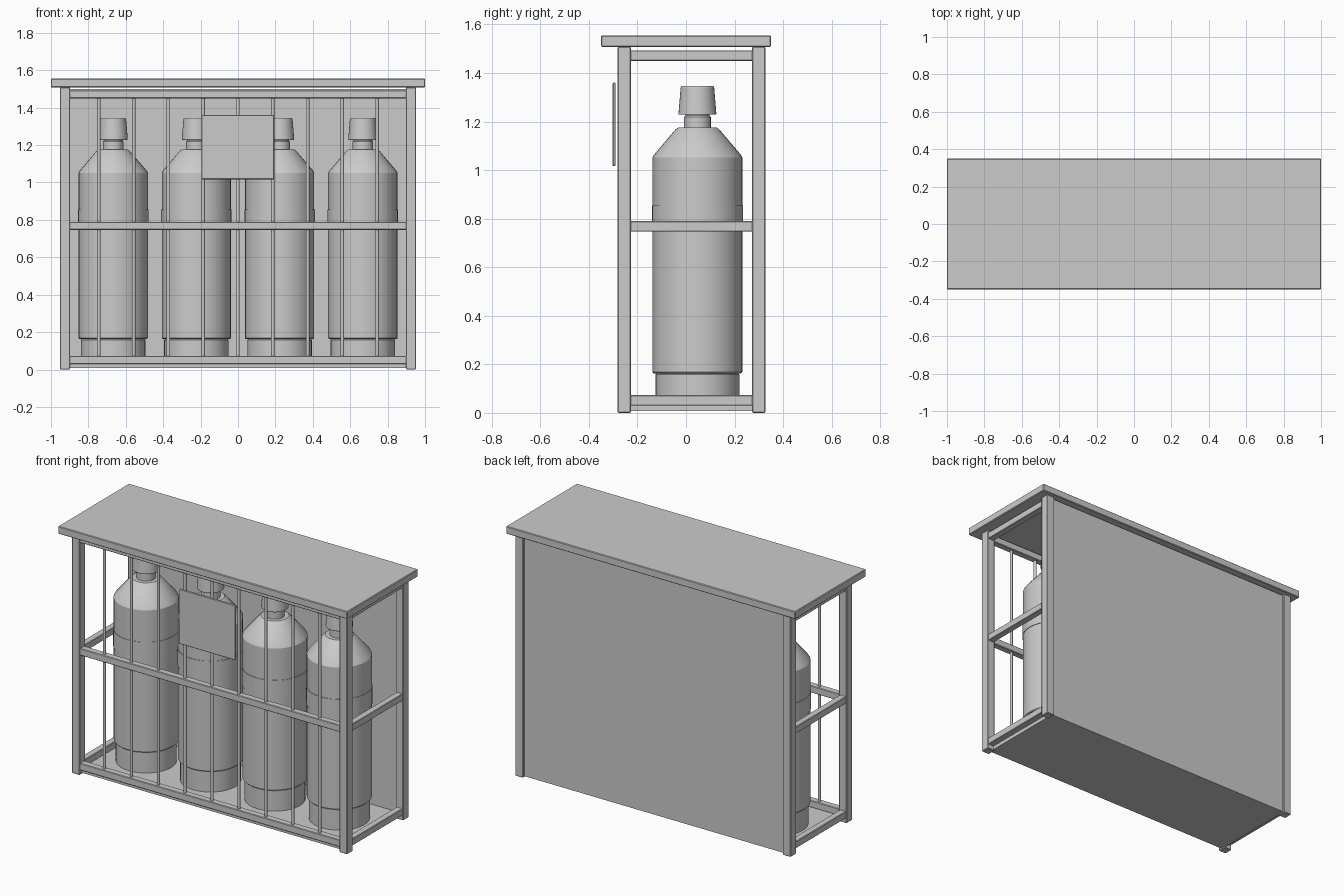
import bpy, bmesh, math

if "Cube" in bpy.data.objects:
    bpy.data.objects.remove(bpy.data.objects["Cube"])


def finish(name, bm):
    bmesh.ops.recalc_face_normals(bm, faces=bm.faces[:])
    mesh = bpy.data.meshes.new(name)
    bm.to_mesh(mesh)
    bm.free()
    ob = bpy.data.objects.new(name, mesh)
    bpy.context.collection.objects.link(ob)
    return ob


def box(name, x, y, z, bevel=0.004):
    """Box from (min, max) ranges with slightly softened edges."""
    bm = bmesh.new()
    bmesh.ops.create_cube(bm, size=1)
    for v in bm.verts:
        v.co = [(r[0] + r[1]) / 2 + c * (r[1] - r[0]) for c, r in zip(v.co, (x, y, z))]
    ob = finish(name, bm)
    if bevel:
        mod = ob.modifiers.new("soft_edges", 'BEVEL')
        mod.width = bevel
        mod.segments = 1
    return ob


def lathe(name, profile, x, y, sides=32):
    """Turned part from (radius, height) points."""
    bm = bmesh.new()
    vs = [bm.verts.new((r, 0, z)) for r, z in profile]
    es = [bm.edges.new(p) for p in zip(vs, vs[1:])]
    bmesh.ops.spin(bm, geom=vs + es, cent=(0, 0, 0), axis=(0, 0, 1),
                   angle=math.tau, steps=sides)
    bmesh.ops.remove_doubles(bm, verts=bm.verts[:], dist=1e-5)
    ob = finish(name, bm)
    ob.location = (x, y, 0)
    bpy.ops.object.select_all(action='DESELECT')
    bpy.context.view_layer.objects.active = ob
    ob.select_set(True)
    bpy.ops.object.shade_smooth_by_angle(angle=math.radians(25))
    return ob


FRONT, BACK = (-0.282, -0.227), (0.272, 0.327)
RAILS = {"bottom": (0.03, 0.073), "middle": (0.747, 0.79), "top": (1.45, 1.493)}

# Roof, floor and back panel
box("roof", (-1, 1), (-0.35, 0.35), (1.508, 1.555))
box("floor", (-0.905, 0.905), (-0.26, 0.30), (0.008, 0.031), 0)
box("back_panel", (-0.905, 0.905), (0.295, 0.315), (0.008, 1.5), 0)

# Corner posts and side rails
for side, s in (("left", -1), ("right", 1)):
    px = sorted((s * 0.897, s * 0.952))
    box(f"{side}_front_post", px, FRONT, (0, 1.508))
    box(f"{side}_back_post", px, BACK, (0, 1.508))
    rx = sorted((s * 0.904, s * 0.946))
    for level, z in RAILS.items():
        box(f"{side}_{level}_rail", rx, (-0.23, 0.275), z, 0.003)

# Front rails and vertical bars
for level, z in RAILS.items():
    box(f"front_{level}_rail", (-0.9, 0.9), (-0.276, -0.234), z, 0.003)
for i in range(9):
    lathe(f"front_bar_{i + 1}", [(0, 0.04), (0.009, 0.04), (0.009, 1.48), (0, 1.48)],
          (i - 4) * 0.186, -0.255, 12)

# Sign plate with clipped corners
box("sign_plate", (-0.195, 0.193), (-0.302, -0.29), (1.017, 1.36), 0.003)

# Gas bottles: body with foot ring and shoulder, neck, cap, band
BODY = [(0, 0.03), (0.173, 0.03), (0.173, 0.158), (0.167, 0.163), (0.18, 0.163),
        (0.185, 0.168), (0.185, 1.052), (0.18, 1.062), (0.09, 1.168), (0.08, 1.175), (0, 1.175)]
NECK = [(0, 1.17), (0.055, 1.17), (0.055, 1.218), (0.05, 1.225), (0.05, 1.235), (0, 1.235)]
CAP = [(0, 1.228), (0.076, 1.228), (0.078, 1.232), (0.069, 1.34), (0.065, 1.346), (0, 1.346)]
BAND = [(0.18, 0.75), (0.188, 0.75), (0.188, 0.855), (0.18, 0.855), (0.18, 0.75)]
for i in range(4):
    x = (i - 1.5) * 0.445
    for part, profile in (("body", BODY), ("neck", NECK), ("cap", CAP), ("band", BAND)):
        lathe(f"bottle_{i + 1}_{part}", profile, x, 0.047)
